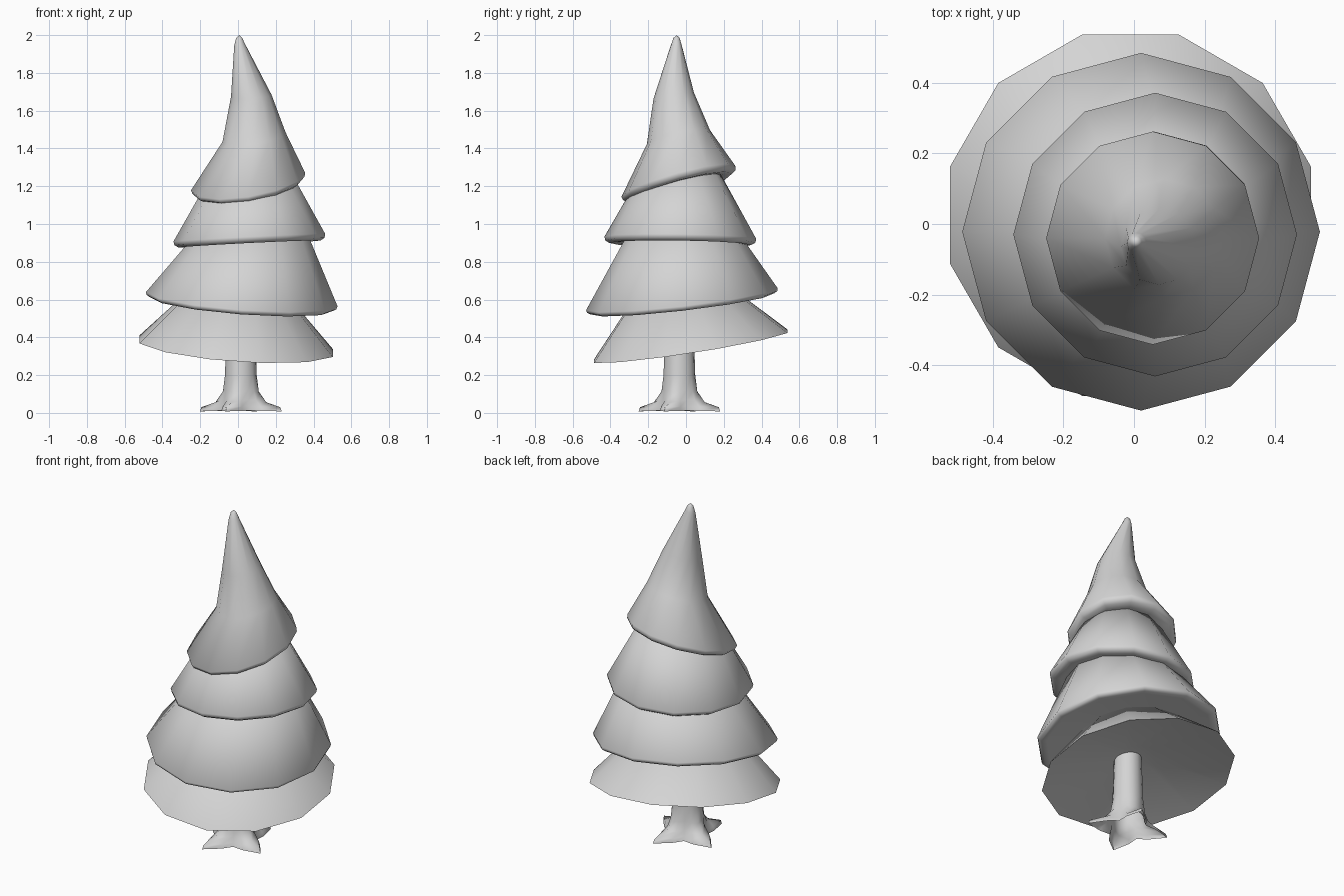
import bpy
import bmesh
from math import cos, sin, radians, tau
from mathutils import Vector

cube = bpy.data.objects.get("Cube")
if cube:
    bpy.data.objects.remove(cube, do_unlink=True)

grey = bpy.data.materials.new("plain_grey")
grey.use_nodes = True
grey.diffuse_color = (0.66, 0.66, 0.66, 1)
grey.node_tree.nodes["Principled BSDF"].inputs["Base Color"].default_value = (0.66, 0.66, 0.66, 1)


def tilted_ring(x, y, z, radius, slope_x, slope_y, turn=0, sides=12):
    """Points of a regular polygon lying in a sloping plane."""
    points = []
    for i in range(sides):
        angle = radians(turn) + tau * i / sides
        dx, dy = radius * cos(angle), radius * sin(angle)
        points.append(Vector((x + dx, y + dy, z + slope_x * dx + slope_y * dy)))
    return points


def loft(name, rings, apex=None, closed=True):
    """Skin a stack of rings, optionally closing the ends or pointing the top."""
    bm = bmesh.new()
    loops = [[bm.verts.new(p) for p in ring] for ring in rings]
    count = len(loops[0])
    for low, high in zip(loops, loops[1:]):
        for i in range(count):
            j = (i + 1) % count
            bm.faces.new((low[i], low[j], high[j], high[i]))
    if closed:
        bm.faces.new(loops[0][::-1])
    if apex:
        tip = bm.verts.new(apex)
        for i in range(count):
            bm.faces.new((loops[-1][i], loops[-1][(i + 1) % count], tip))
    elif closed:
        bm.faces.new(loops[-1])
    mesh = bpy.data.meshes.new(name)
    bm.to_mesh(mesh)
    bm.free()
    mesh.materials.append(grey)
    obj = bpy.data.objects.new(name, mesh)
    bpy.context.collection.objects.link(obj)
    bpy.ops.object.select_all(action='DESELECT')
    obj.select_set(True)
    bpy.context.view_layer.objects.active = obj
    bpy.ops.object.shade_smooth_by_angle(angle=radians(80))


def branch_tier(name, rim, upper, hollow, lip=0, turn=0, apex=None):
    """A sloping skirt of branches, hollowed below, with a rounded lip under its rim."""
    x, y, z, radius, slope_x, slope_y = rim
    normal = Vector((-slope_x, -slope_y, 1)).normalized()

    def below(size, lift):
        return [p + normal * lift for p in tilted_ring(x, y, z, size, slope_x, slope_y, turn)]

    rings = [below(radius * 0.2, hollow)]
    if lip:
        rings += [below(radius - lip * 2, -lip * 0.9),
                  below(radius - lip * 0.8, -lip),
                  below(radius - lip * 0.15, -lip * 0.6)]
    rings += [tilted_ring(*ring, turn) for ring in [rim] + upper]
    loft(name, rings, apex)


# Branch tiers, each ring given as centre, radius and slope
branch_tier("bottom_tier", (-0.01, 0.025, 0.353, 0.53, -0.07, 0.155),
            [(0.01, -0.02, 0.63, 0.265, -0.085, 0.12)], hollow=0.11, turn=15)
branch_tier("lower_middle_tier", (0.02, -0.022, 0.602, 0.507, -0.075, 0.115),
            [(0.08, -0.015, 0.98, 0.275, 0, 0)], hollow=0.03, lip=0.025)
branch_tier("upper_middle_tier", (0.06, -0.03, 0.927, 0.402, 0.05, -0.015),
            [(0.055, -0.06, 1.26, 0.215, 0.15, 0.26)], hollow=0.03, lip=0.033)
branch_tier("top_tier", (0.053, -0.04, 1.225, 0.302, 0.155, 0.27),
            [(0.085, -0.04, 1.46, 0.167, 0.15, 0.22),
             (0.07, -0.065, 1.68, 0.107, 0.05, 0.15),
             (0.008, -0.053, 1.95, 0.028, 0.2, 0.2),
             (0.006, -0.05, 1.985, 0.016, 0, 0)],
            hollow=0.02, lip=0.035, apex=(0.006, -0.05, 2))

# Open trunk flaring into four roots: valley height, root height, core radius, root reach
trunk_rings = []
for valley, crest, core, reach in [(0.012, 0.008, 0.11, 0.12), (0.035, 0.03, 0.1, 0.122),
                                   (0.07, 0.055, 0.094, 0.05), (0.12, 0.105, 0.09, 0.012),
                                   (0.2, 0.2, 0.084, 0), (0.52, 0.52, 0.074, 0)]:
    ring = []
    for i in range(16):
        root = (0.5 + 0.5 * cos(4 * tau * i / 16)) ** 1.5
        angle = radians(70) + tau * i / 16
        radius = core + reach * root
        ring.append(Vector((0.015 + radius * cos(angle), -0.035 + radius * sin(angle),
                            valley + (crest - valley) * root)))
    trunk_rings.append(ring)
loft("trunk_with_roots", trunk_rings, closed=False)
